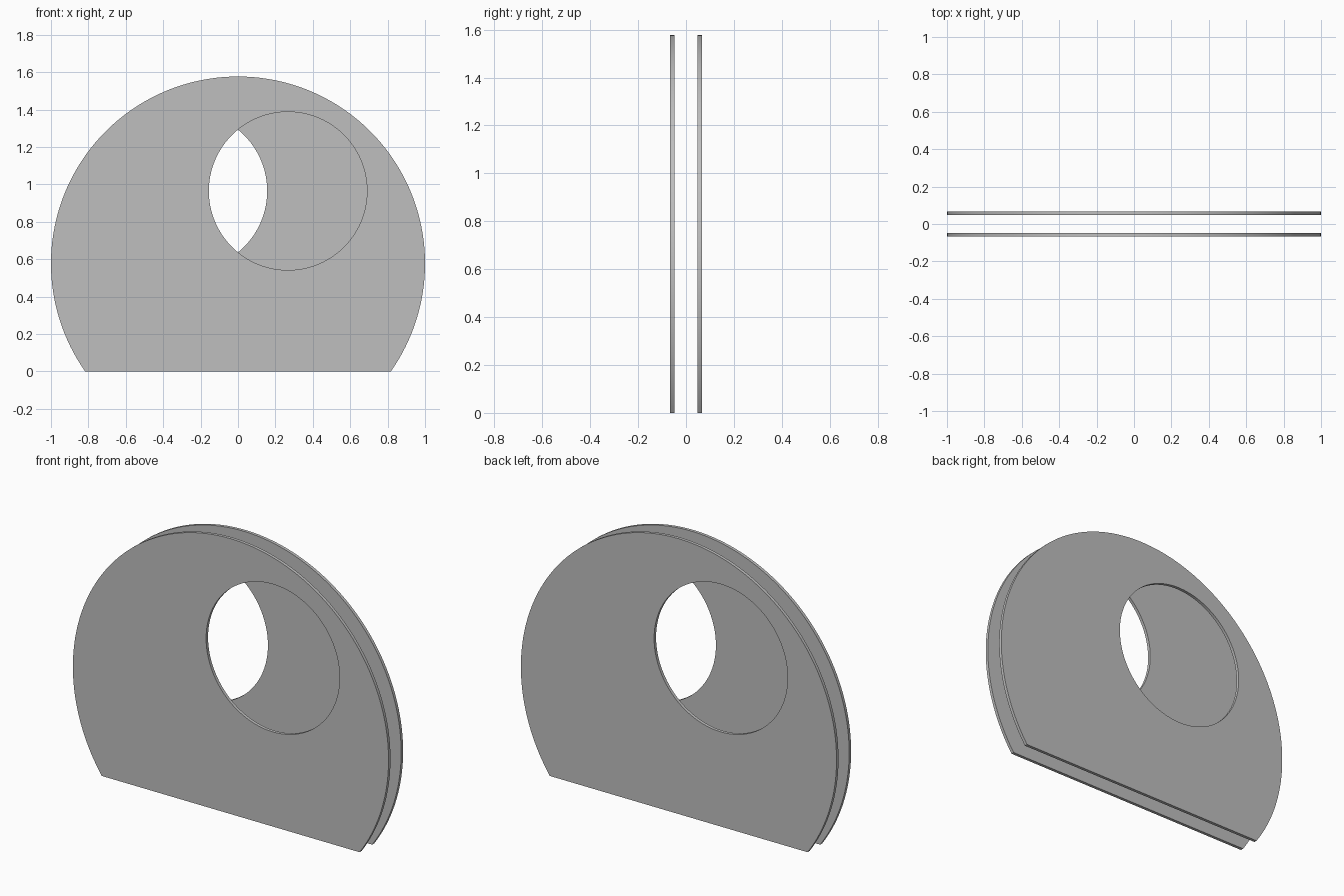
import bpy
import bmesh
from math import asin, cos, sin, pi, radians
from mathutils import Matrix

if "Cube" in bpy.data.objects:
    bpy.data.objects.remove(bpy.data.objects["Cube"], do_unlink=True)

CENTRE_Z = 0.577              # disc centre; its radius is 1
HOLE_X, HOLE_Z, HOLE_R = 0.267, 0.965, 0.423
PLATE_Y, THICK = 0.057, 0.018

grey = bpy.data.materials.new("plain_grey")
grey.use_nodes = True
colour = (0.52, 0.52, 0.52, 1)
grey.diffuse_color = colour
grey.node_tree.nodes["Principled BSDF"].inputs["Base Color"].default_value = colour


def arc(cx, cz, r, start, end, count):
    steps = [start + (end - start) * i / count for i in range(count + 1)]
    return [(cx + r * cos(a), cz + r * sin(a)) for a in steps]


def plate(name, turn):
    # Flat-bottomed disc outline and round hole, filled and thickened
    curve = bpy.data.curves.new(name, "CURVE")
    curve.dimensions = "2D"
    curve.fill_mode = "BOTH"
    curve.extrude = THICK / 2
    low = -asin(CENTRE_Z)
    outline = arc(0, CENTRE_Z, 1, low, pi - low, 144)
    hole = arc(HOLE_X, HOLE_Z, HOLE_R, 0, 2 * pi, 96)[:-1]
    for points in (outline, hole):
        spline = curve.splines.new("POLY")
        spline.points.add(len(points) - 1)
        for p, (x, z) in zip(spline.points, points):
            p.co = (x, z, 0, 1)
        spline.use_cyclic_u = True
    obj = bpy.data.objects.new(name, curve)
    bpy.context.collection.objects.link(obj)
    bpy.ops.object.select_all(action="DESELECT")
    obj.select_set(True)
    bpy.context.view_layer.objects.active = obj
    bpy.ops.object.convert(target="MESH")
    obj = bpy.context.view_layer.objects.active

    # Stand the plate up in front, then turn it about the vertical axis
    mesh = obj.data
    bm = bmesh.new()
    bm.from_mesh(mesh)
    bmesh.ops.remove_doubles(bm, verts=bm.verts, dist=0.0001)
    bm.transform(Matrix.Rotation(turn, 4, "Z")
                 @ Matrix.Translation((0, -PLATE_Y, 0))
                 @ Matrix.Rotation(radians(90), 4, "X"))
    bmesh.ops.recalc_face_normals(bm, faces=bm.faces)
    bm.to_mesh(mesh)
    bm.free()
    mesh.materials.clear()
    mesh.materials.append(grey)
    bpy.ops.object.shade_smooth_by_angle(angle=radians(30))


# The back plate is the front plate turned half way round
plate("front_plate", 0)
plate("back_plate", pi)
